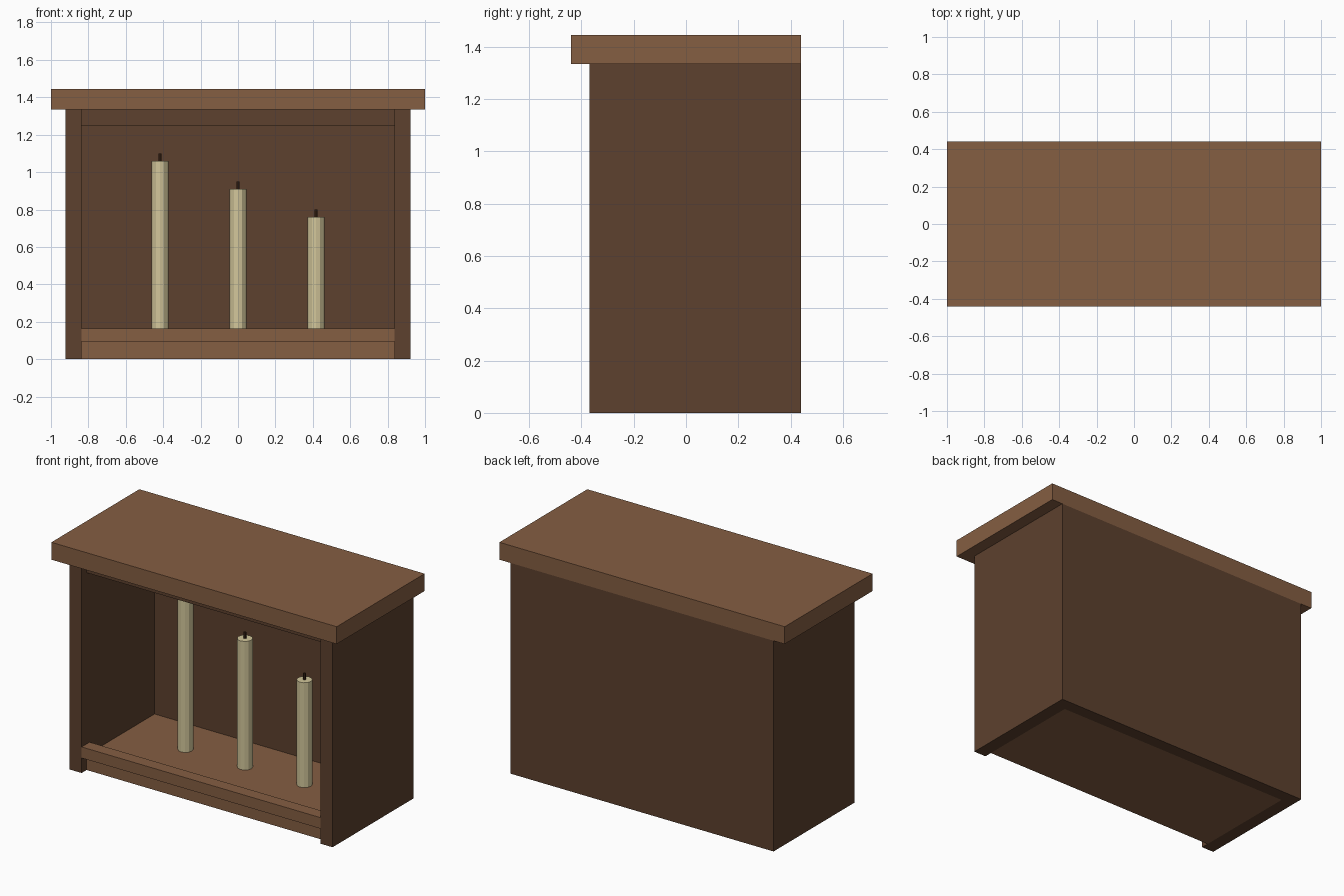
import bpy

cube = bpy.data.objects.get("Cube")
if cube:
    bpy.data.objects.remove(cube, do_unlink=True)


def material(name, srgb):
    """Flat material from 0-255 sRGB values, stored as linear."""
    rgb = [((c / 255 + 0.055) / 1.055) ** 2.4 for c in srgb]
    mat = bpy.data.materials.new(name)
    mat.use_nodes = True
    mat.diffuse_color = (*rgb, 1)
    bsdf = next(n for n in mat.node_tree.nodes if n.type == "BSDF_PRINCIPLED")
    bsdf.inputs["Base Color"].default_value = (*rgb, 1)
    return mat


light_wood = material("light wood", (133, 94, 66))
dark_wood = material("dark wood", (93, 65, 46))
wax = material("cream wax", (210, 198, 154))
wick_brown = material("wick brown", (58, 36, 22))


def board(name, x, y, z, mat):
    """Box spanning the given (min, max) ranges."""
    spans = (x, y, z)
    bpy.ops.mesh.primitive_cube_add(size=1, location=[(a + b) / 2 for a, b in spans])
    obj = bpy.context.object
    obj.name = name
    for v in obj.data.vertices:
        for i, (a, b) in enumerate(spans):
            v.co[i] *= b - a
    obj.data.materials.append(mat)


def rod(name, x, y, bottom, top, radius, sides, mat):
    bpy.ops.mesh.primitive_cylinder_add(vertices=sides, radius=radius, depth=top - bottom,
                                        location=(x, y, (bottom + top) / 2))
    obj = bpy.context.object
    obj.name = name
    obj.data.materials.append(mat)


# Cabinet dimensions
outer, inner = 0.922, 0.837
front, recess, back_inner, back = -0.37, -0.32, 0.36, 0.44
floor_top, ceiling, wall_top = 0.095, 1.25, 1.335
inside = (-inner, inner)

# Carcass
board("left_side", (inner, outer), (front, back), (0, wall_top), dark_wood)
board("right_side", (-outer, -inner), (front, back), (0, wall_top), dark_wood)
board("back_panel", inside, (back_inner, back), (0, wall_top), dark_wood)
board("ceiling_board", inside, (recess, back_inner), (ceiling, wall_top), dark_wood)

# Floor, front lip and overhanging mantel top
board("floor_board", inside, (recess, back_inner), (0, floor_top), light_wood)
board("front_lip", inside, (front, -0.29), (floor_top, 0.165), light_wood)
board("mantel_top", (-1, 1), (-back, back), (wall_top, 1.445), light_wood)

# Three candles stepping down from right to left
for side, x, top in (("right", -0.417, 1.06), ("middle", 0, 0.91), ("left", 0.417, 0.76)):
    rod(side + "_candle", x, 0.07, floor_top, top, 0.045, 12, wax)
    rod(side + "_wick", x, 0.07, top, top + 0.04, 0.008, 6, wick_brown)
